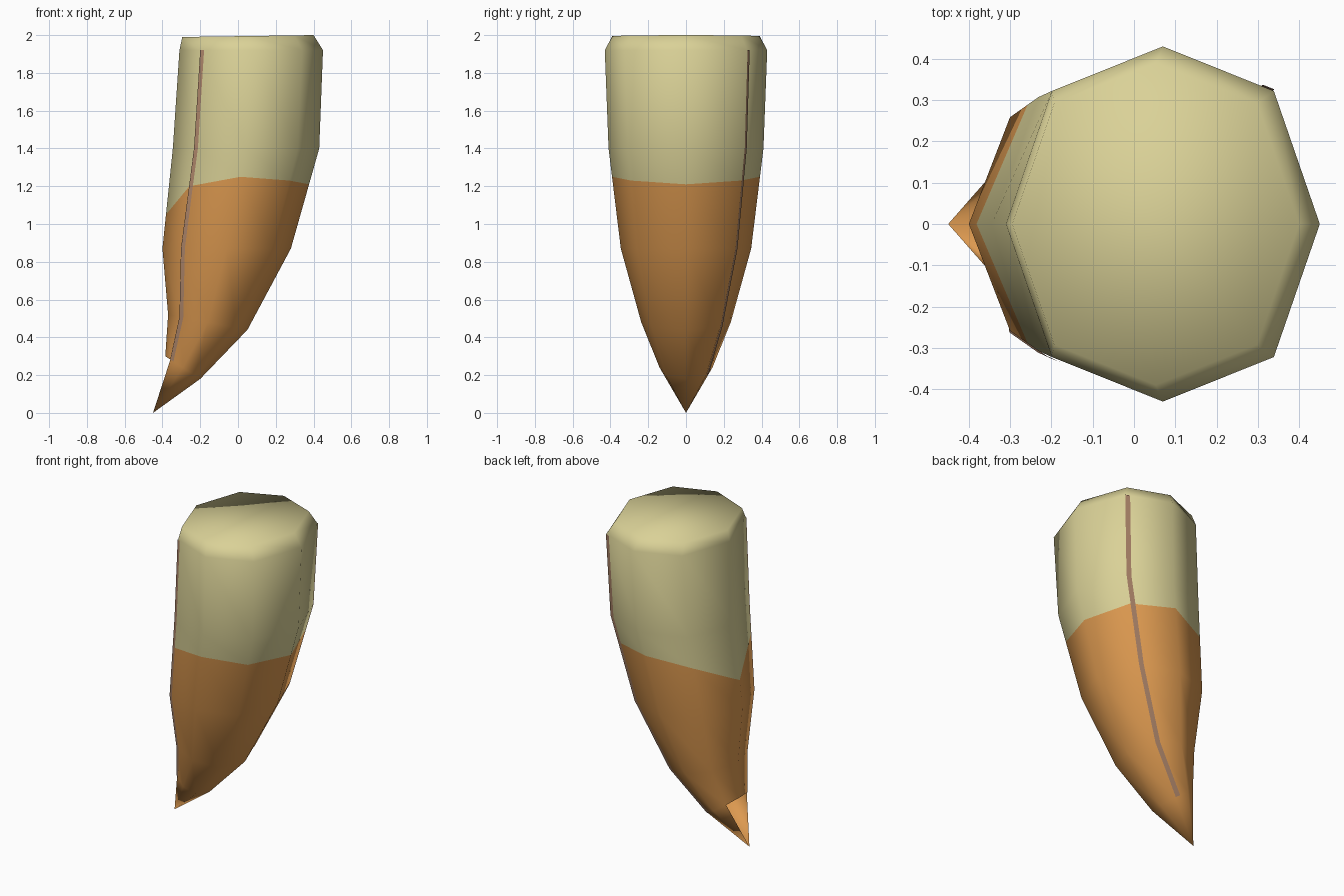
import bpy, math
from mathutils import Vector

cube = bpy.data.objects.get("Cube")
if cube:
    bpy.data.objects.remove(cube, do_unlink=True)

SIDES = 8


def material(name, color):
    m = bpy.data.materials.new(name)
    m.use_nodes = True
    m.diffuse_color = (*color, 1)
    bsdf = m.node_tree.nodes["Principled BSDF"]
    bsdf.inputs["Base Color"].default_value = (*color, 1)
    bsdf.inputs["Roughness"].default_value = 0.8
    return m


cream = material("cream", (0.70, 0.64, 0.31))
orange = material("burnt_orange", (0.72, 0.32, 0.08))
brown = material("seam_brown", (0.41, 0.23, 0.14))


def add_object(name, verts, faces, mats):
    me = bpy.data.meshes.new(name)
    me.from_pydata(verts, [], faces)
    for m in mats:
        me.materials.append(m)
    ob = bpy.data.objects.new(name, me)
    bpy.context.collection.objects.link(ob)
    for p in me.polygons:
        p.use_smooth = True
    return ob


def ring(x0, z0, x1, z1, half_y):
    """Tilted octagon between its inner (x0, z0) and outer (x1, z1) corners."""
    pts = []
    for k in range(SIDES):
        a = math.tau * k / SIDES
        t = (1 + math.cos(a)) / 2
        widen = 1.06 if k % 2 else 1.0
        pts.append(Vector((x0 + (x1 - x0) * t, half_y * widen * math.sin(a),
                           z0 + (z1 - z0) * t)))
    return pts


# Cross-sections from the flat root down to the tip
rings = [
    ring(-0.295, 1.99, 0.40, 2.0, 0.39),
    ring(-0.31, 1.92, 0.45, 1.92, 0.43),
    ring(-0.345, 1.40, 0.43, 1.40, 0.41),
    ring(-0.40, 0.87, 0.28, 0.87, 0.345),
    ring(-0.37, 0.52, 0.05, 0.44, 0.237),
    ring(-0.385, 0.30, -0.20, 0.18, 0.14),
]
tip = Vector((-0.45, 0, 0))

# Wavy colour border, cut into the wall between two sections
heights = [1.21, 1.23, 1.25, 1.20, 1.05]
border = []
for k in range(SIDES):
    upper, lower = rings[2][k], rings[3][k]
    z = heights[min(k, SIDES - k)]
    border.append(upper.lerp(lower, (upper.z - z) / (upper.z - lower.z)))
rings.insert(3, border)

# Main body: walls, root cap and hooked tip, hollow on its inner side
verts = [p for r in rings for p in r] + [tip]
faces = [tuple(reversed([*range(SIDES)]))[::-1]]
for i in range(len(rings) - 1):
    for k in range(SIDES):
        n = (k + 1) % SIDES
        a, b = i * SIDES, (i + 1) * SIDES
        faces.append((a + k, b + k, b + n, a + n))
last = (len(rings) - 1) * SIDES
for k in range(SIDES):
    if k not in (3, 4):
        faces.append((last + k, len(verts) - 1, last + (k + 1) % SIDES))
body = add_object("claw_body", verts, faces, [cream, orange])
for p in body.data.polygons:
    p.material_index = int(min(p.vertices) >= 3 * SIDES)


# Thin seams running down two opposite corners
def seam(name, column, width):
    pts, quads = [], []
    for r in rings[1:]:
        centre = sum(r, Vector()) / SIDES
        corner, side = r[column], r[(column + 1) % SIDES]
        out = (corner + side) / 2 - centre
        out = out.normalized() * 0.004
        along = (side - corner).normalized() * width
        pts += [corner + out, corner + along + out]
    for i in range(len(rings) - 2):
        quads.append((2 * i, 2 * i + 2, 2 * i + 3, 2 * i + 1))
    add_object(name, pts, quads, [brown])


seam("back_seam", 1, 0.03)
seam("front_seam", 5, 0.022)
